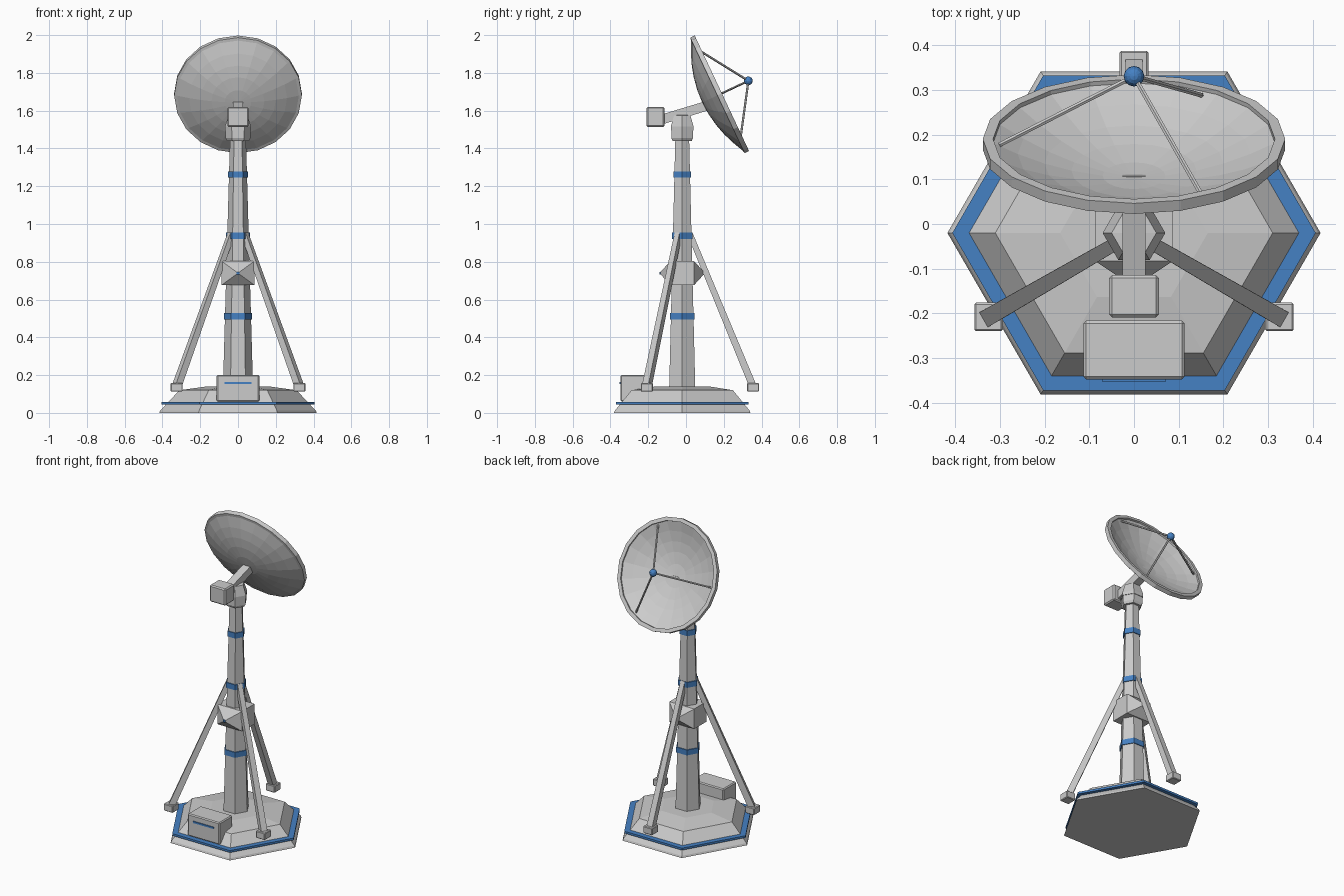
import bpy, bmesh, math
from mathutils import Vector, Matrix

if "Cube" in bpy.data.objects:
    bpy.data.objects.remove(bpy.data.objects["Cube"])

blue = bpy.data.materials.new("blue_trim")
blue.diffuse_color = (0.06, 0.22, 0.55, 1)
blue.use_nodes = True
blue.node_tree.nodes["Principled BSDF"].inputs["Base Color"].default_value = blue.diffuse_color
CY = -0.02  # mast axis


def make(name, bm, mat=None, bevel=0, matrix=None):
    bmesh.ops.remove_doubles(bm, verts=bm.verts, dist=1e-5)
    bmesh.ops.recalc_face_normals(bm, faces=bm.faces)
    me = bpy.data.meshes.new(name)
    bm.to_mesh(me)
    bm.free()
    ob = bpy.data.objects.new(name, me)
    bpy.context.collection.objects.link(ob)
    if matrix:
        ob.matrix_world = matrix
    if mat:
        me.materials.append(mat)
    if bevel:
        m = ob.modifiers.new("bevel", 'BEVEL')
        m.width, m.segments, m.limit_method = bevel, 1, 'ANGLE'
    return ob


def lathe(name, profile, sides, mat=None, bevel=0, matrix=None):
    """Spin (radius, height) points around z with flat sides."""
    bm = bmesh.new()
    rings = []
    for r, z in profile:
        rings.append([bm.verts.new((r * math.cos(a), r * math.sin(a), z))
                      for a in (i * math.tau / sides for i in range(sides))])
    for a, b in zip(rings, rings[1:]):
        for i in range(sides):
            j = (i + 1) % sides
            bm.faces.new((a[i], a[j], b[j], b[i]))
    if matrix is None:
        matrix = Matrix.Translation((0, CY, 0))
    return make(name, bm, mat, bevel, matrix)


def box(name, x, y, z, mat=None, bevel=0):
    bm = bmesh.new()
    bmesh.ops.create_cube(bm, size=1)
    for v in bm.verts:
        v.co = [lo + (c + 0.5) * (hi - lo) for c, (lo, hi) in zip(v.co, (x, y, z))]
    return make(name, bm, mat, bevel)


def rod(name, p, q, r1, r2, sides, spin=0):
    p, q = Vector(p), Vector(q)
    d = q - p
    bm = bmesh.new()
    bmesh.ops.create_cone(bm, cap_ends=True, segments=sides, radius1=r1, radius2=r2, depth=d.length)
    bmesh.ops.rotate(bm, verts=bm.verts, matrix=Matrix.Rotation(spin, 3, 'Z'))
    mat = Matrix.Translation((p + q) / 2) @ d.to_track_quat('Z', 'Y').to_matrix().to_4x4()
    return make(name, bm, matrix=mat)


# Hexagonal base with blue trim
lathe("base", [(0, 0), (0.417, 0), (0.412, 0.012), (0.31, 0.12), (0.165, 0.14), (0, 0.14)], 6)
lathe("base_trim", [(0.35, 0.045), (0.406, 0.045), (0.406, 0.058), (0.35, 0.058), (0.35, 0.045)], 6, blue)

# Tapered mast with bands and cap
lathe("mast", [(0, 0.12), (0.08, 0.12), (0.042, 1.46), (0, 1.46)], 6)
for i, z in enumerate((0.512, 0.937, 1.262)):
    r = 0.08 - (z - 0.12) * 0.0284 + 0.006
    lathe(f"mast_band_{i + 1}", [(0, z - .017), (r, z - .017), (r, z + .017), (0, z + .017)], 6, blue)
lathe("mast_collar", [(0, 1.44), (0.058, 1.44), (0.066, 1.455), (0.066, 1.5), (0, 1.5)], 6)
lathe("mast_cap", [(0, 1.495), (0.07, 1.495), (0.07, 1.515), (0.05, 1.575), (0, 1.58)], 6)

# Equipment block on the mast, pointed front and back
bm = bmesh.new()
bmesh.ops.create_cube(bm, size=1)
bmesh.ops.scale(bm, vec=(0.175, 0.125, 0.128), verts=bm.verts)
ends = [f for f in bm.faces if abs(f.normal.y) > 0.9]
for f in ends:
    tip = f.calc_center_median() + f.normal * 0.058
    v = bmesh.ops.poke(bm, faces=[f])['verts'][0]
    v.co = tip
make("mast_equipment_block", bm, matrix=Matrix.Translation((0, CY, 0.74)))
box("block_light", (-.007, .007), (-.14, -.12), (.733, .747), blue)

# Tripod legs with feet
for i, deg in enumerate((-150, -30, 90)):
    a = math.radians(deg)
    c, s = math.cos(a), math.sin(a)
    fx, fy = 0.375 * c, CY + 0.375 * s
    rod(f"leg_{i + 1}", (fx, fy, 0.14), (0.04 * c, CY + 0.04 * s, 0.95), 0.027, 0.021, 4, math.pi / 4)
    box(f"leg_foot_{i + 1}", (fx - .032, fx + .032), (fy - .032, fy + .032), (0.113, 0.158), bevel=0.004)

# Control box on the base
box("control_box", (-.113, .113), (-.347, -.216), (0.06, 0.2), bevel=0.006)
box("control_box_strip", (-.072, .072), (-.352, -.34), (0.153, 0.164), blue)

# Motor box and support arm
box("motor_box", (-.056, .056), (-.209, -.114), (1.514, 1.62), bevel=0.007)
rod("dish_arm", (0, -0.13, 1.553), (0, 0.115, 1.627), 0.036, 0.036, 4, math.pi / 4)

# Dish: closed shell, tilted to face back and up
tilt = math.radians(64.8)
dish_m = Matrix.Translation((0, 0.19, 1.692)) @ Matrix.Rotation(-tilt, 4, 'X')
R = 0.338
outer = [(r, -0.115 + 0.09 * (r / 0.33) ** 2) for r in (0, .07, .14, .2, .26, .322)]
inner = [(r, -0.095 + 0.085 * (r / 0.315) ** 2) for r in (.315, .26, .2, .14, .07, 0)]
lathe("dish", outer + [(R, -0.026), (R, 0), (0.315, 0)] + inner, 20, matrix=dish_m)

# Feed ball with three struts
feed = dish_m @ Vector((0, 0, 0.155))
for i, deg in enumerate((60, 180, -60)):
    a = math.radians(deg)
    end = dish_m @ Vector((0.3 * math.cos(a), 0.3 * math.sin(a), -0.014))
    rod(f"feed_strut_{i + 1}", end, feed, 0.006, 0.006, 6)
bm = bmesh.new()
bmesh.ops.create_uvsphere(bm, u_segments=12, v_segments=8, radius=0.023)
make("feed_ball", bm, blue, matrix=Matrix.Translation(feed))
